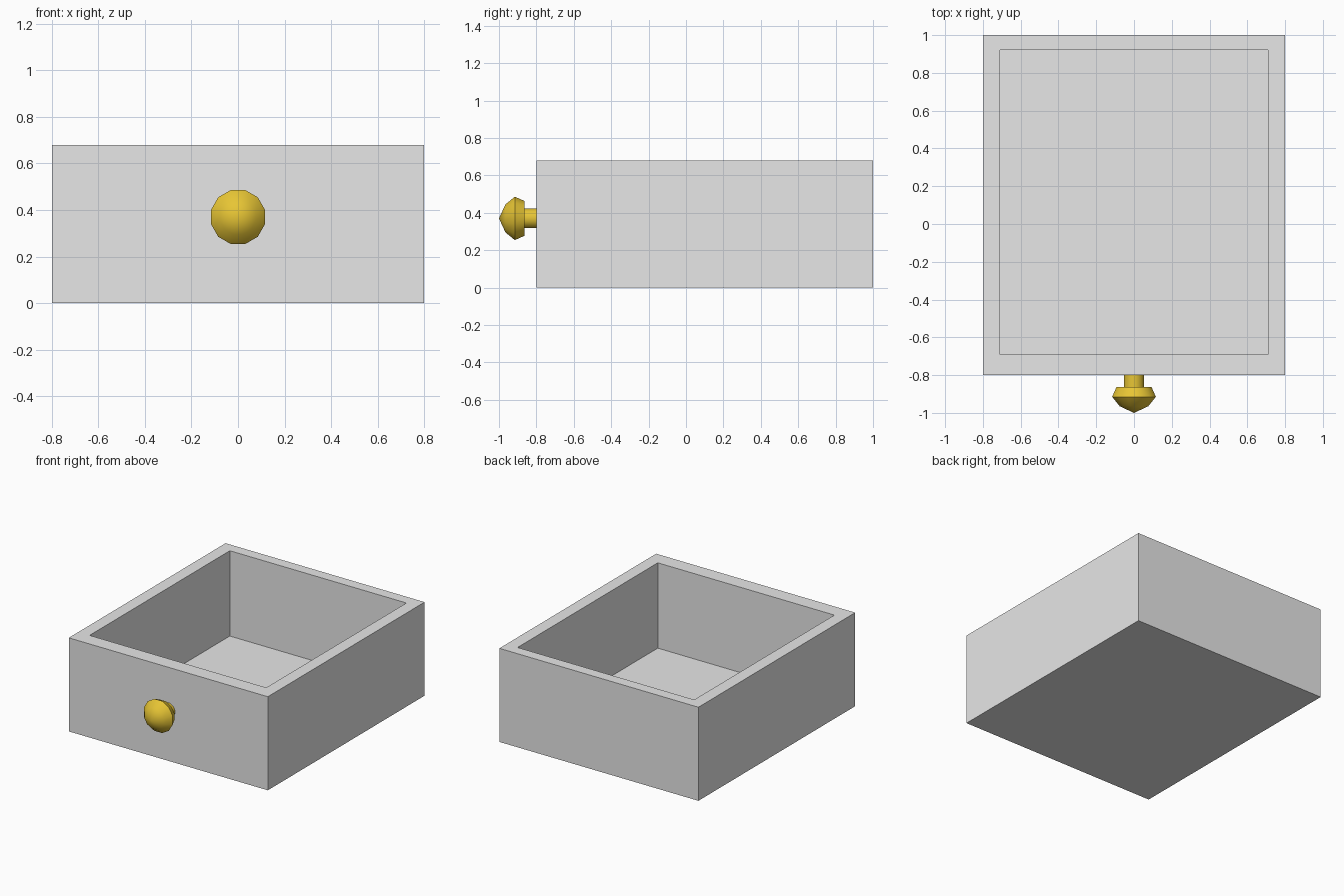
import bpy, bmesh, math

if "Cube" in bpy.data.objects:
    bpy.data.objects.remove(bpy.data.objects["Cube"])

def material(name, rgb):
    m = bpy.data.materials.new(name)
    m.diffuse_color = (*rgb, 1)
    m.use_nodes = True
    m.node_tree.nodes["Principled BSDF"].inputs["Base Color"].default_value = m.diffuse_color
    return m

grey = material("plain grey", (0.8, 0.8, 0.8))
gold = material("brass gold", (0.8, 0.56, 0.035))

def finish(bm, name, mat):
    bmesh.ops.recalc_face_normals(bm, faces=bm.faces)
    me = bpy.data.meshes.new(name)
    bm.to_mesh(me)
    bm.free()
    me.materials.append(mat)
    ob = bpy.data.objects.new(name, me)
    bpy.context.collection.objects.link(ob)
    return ob

# drawer box: nested rectangular loops from outer bottom to inner floor
OUTER = (-0.80, 0.80, -0.80, 1.00)
INNER = (-0.71, 0.71, -0.69, 0.92)
bm = bmesh.new()
loops = []
for (x0, x1, y0, y1), z in ((OUTER, 0), (OUTER, 0.68), (INNER, 0.68), (INNER, 0.06)):
    loops.append([bm.verts.new(p) for p in
                  ((x0, y0, z), (x1, y0, z), (x1, y1, z), (x0, y1, z))])
for a, b in zip(loops, loops[1:]):
    for i in range(4):
        j = (i + 1) % 4
        bm.faces.new((a[i], a[j], b[j], b[i]))
bm.faces.new(loops[0])
bm.faces.new(loops[-1])
finish(bm, "drawer_box", grey)

# knob: 12-sided lathe along y, from tip to stem, as (y, radius)
PROFILE = [(-0.965, 0.078), (-0.915, 0.12), (-0.863, 0.096),
           (-0.863, 0.054), (-0.79, 0.054)]
SIDES, KNOB_Z = 12, 0.37
bm = bmesh.new()
rings = []
for y, r in PROFILE:
    angles = [(k + 0.5) * math.tau / SIDES for k in range(SIDES)]
    rings.append([bm.verts.new((r * math.cos(a), y, KNOB_Z + r * math.sin(a)))
                  for a in angles])
tip = bm.verts.new((0, -1.0, KNOB_Z))
for i in range(SIDES):
    j = (i + 1) % SIDES
    bm.faces.new((tip, rings[0][i], rings[0][j]))
    for a, b in zip(rings, rings[1:]):
        bm.faces.new((a[i], a[j], b[j], b[i]))
bm.faces.new(rings[-1])
knob = finish(bm, "knob", gold)
bpy.context.view_layer.objects.active = knob
knob.select_set(True)
bpy.ops.object.shade_smooth_by_angle(angle=math.radians(60))
